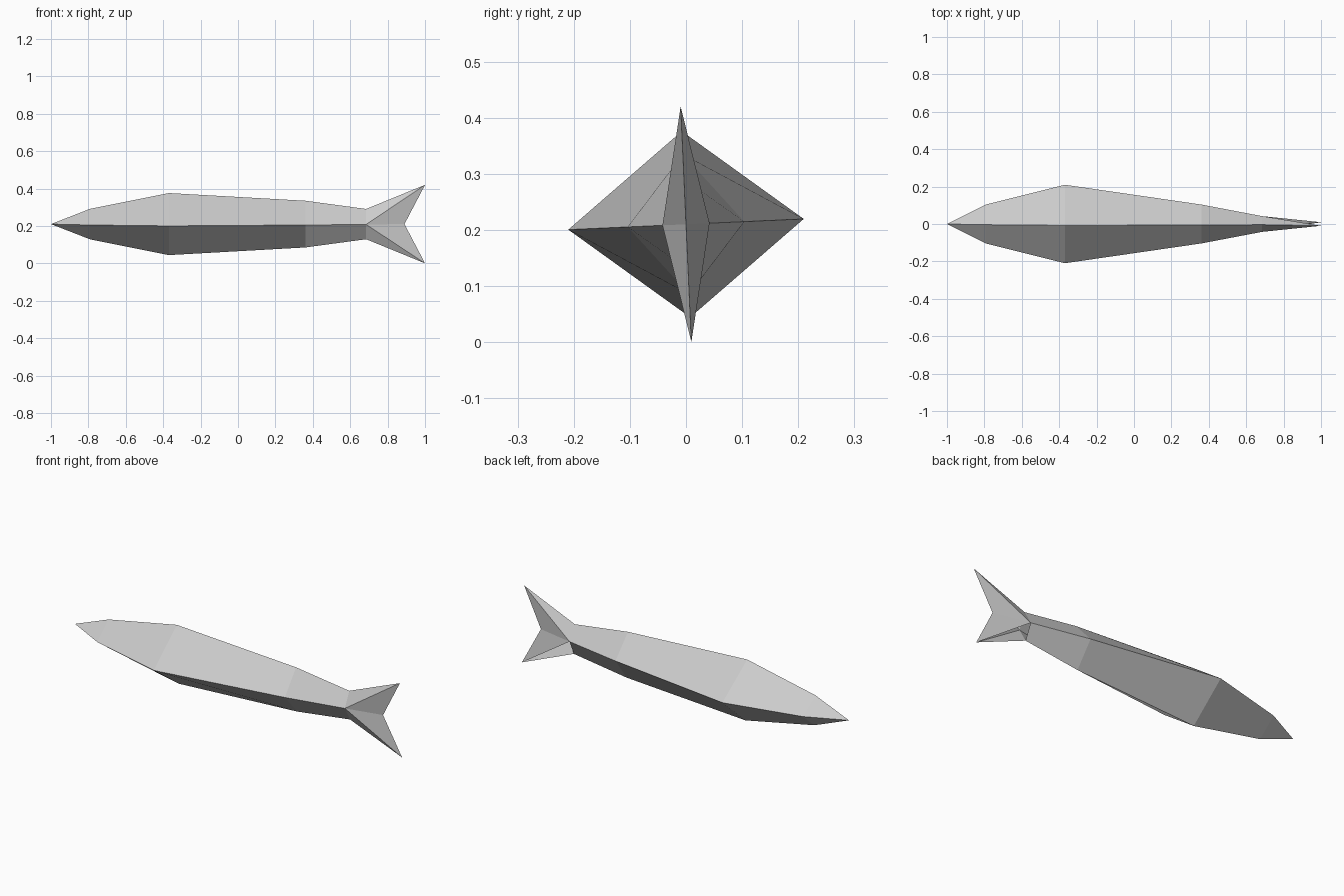
import bpy
import bmesh
import math
from mathutils import Matrix

if "Cube" in bpy.data.objects:
    bpy.data.objects.remove(bpy.data.objects["Cube"], do_unlink=True)

grey = bpy.data.materials.new("light_grey")
grey.use_nodes = True
grey.diffuse_color = (0.6, 0.6, 0.6, 1)
grey.node_tree.nodes["Principled BSDF"].inputs["Base Color"].default_value = grey.diffuse_color

# The whole fish leans slightly about its long axis
PLACE = Matrix.Translation((0, 0, 0.21)) @ Matrix.Rotation(math.radians(2.6), 4, "X")


def finish(name, bm):
    bmesh.ops.recalc_face_normals(bm, faces=bm.faces)
    bm.transform(PLACE)
    mesh = bpy.data.meshes.new(name)
    bm.to_mesh(mesh)
    bm.free()
    mesh.materials.append(grey)
    obj = bpy.data.objects.new(name, mesh)
    bpy.context.collection.objects.link(obj)


# Body: diamond cross-sections, each x, half width, half height
stations = [(-0.79, 0.105, 0.082), (-0.37, 0.21, 0.166),
            (0.36, 0.104, 0.125), (0.685, 0.042, 0.081)]
bm = bmesh.new()
nose = bm.verts.new((-1, 0, 0))
rings = []
for x, w, h in stations:
    rings.append([bm.verts.new((x, y, z))
                  for y, z in ((w, 0), (0, h), (-w, 0), (0, -h))])
for i in range(4):
    j = (i + 1) % 4
    bm.faces.new((nose, rings[0][i], rings[0][j]))
    for a, b in zip(rings, rings[1:]):
        bm.faces.new((a[i], b[i], b[j], a[j]))
finish("body", bm)

# Forked tail fin, growing from the last cross-section
x, w, h = stations[-1]
bm = bmesh.new()
notch = bm.verts.new((0.89, 0, 0))
sides = {s: bm.verts.new((x, s * w, 0)) for s in (-1, 1)}
for up in (1, -1):
    root = bm.verts.new((x, 0, up * h))
    tip = bm.verts.new((1, 0, up * 0.21))
    for s, side in sides.items():
        bm.faces.new((side, tip, notch))
        # The lower lobe is open on its back flank
        if (up, s) != (-1, 1):
            bm.faces.new((side, root, tip))
finish("tail_fin", bm)
